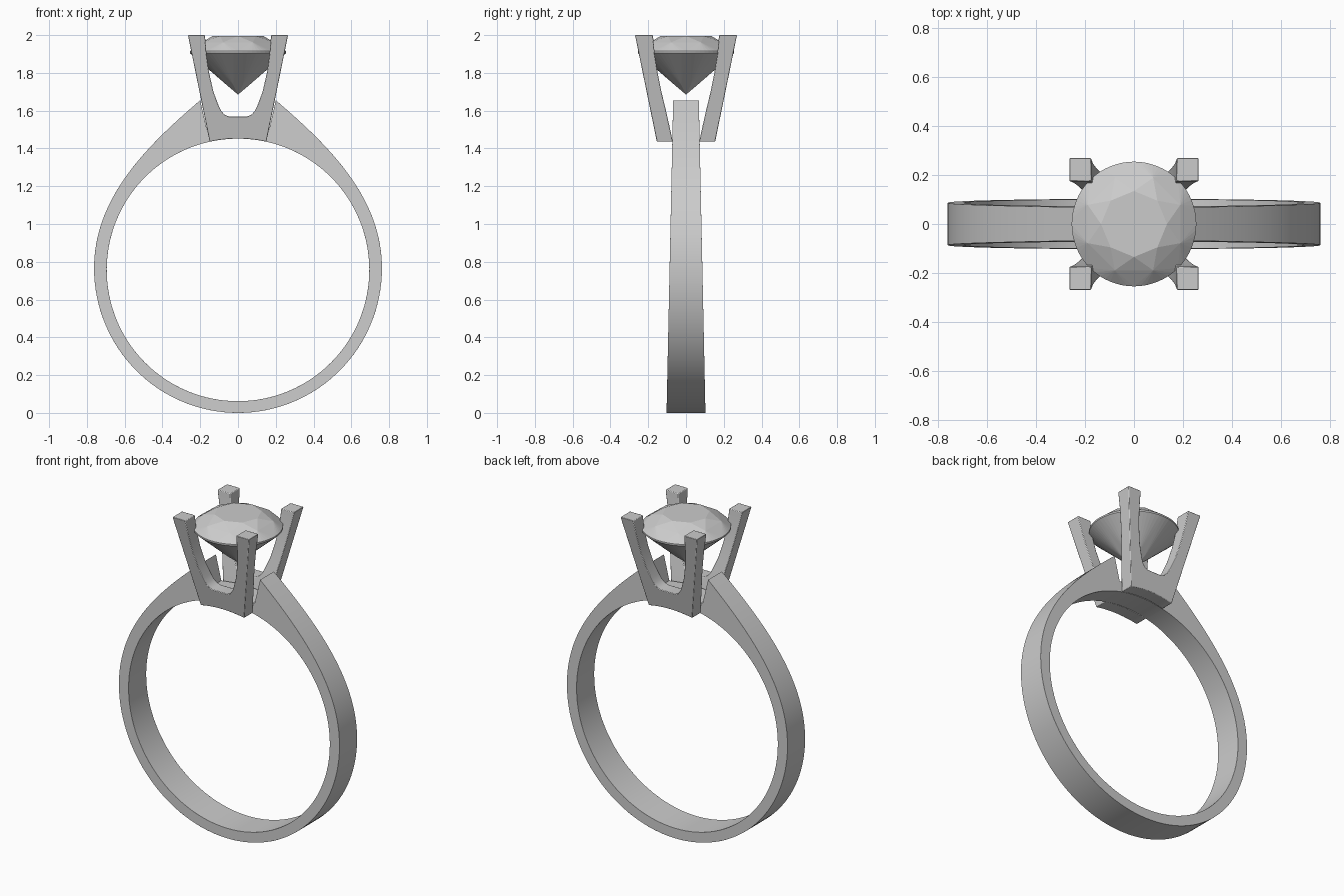
import bpy, bmesh, math
from mathutils import Vector

cube = bpy.data.objects.get("Cube")
if cube:
    bpy.data.objects.remove(cube, do_unlink=True)

mat = bpy.data.materials.new("polished_grey")
mat.use_nodes = True
GREY = (0.6, 0.6, 0.6, 1)
mat.diffuse_color = GREY
mat.node_tree.nodes["Principled BSDF"].inputs["Base Color"].default_value = GREY

CENTRE, INNER_R = 0.757, 0.695      # finger hole


def add_object(name, bm):
    bmesh.ops.recalc_face_normals(bm, faces=bm.faces[:])
    mesh = bpy.data.meshes.new(name)
    bm.to_mesh(mesh)
    bm.free()
    mesh.materials.append(mat)
    ob = bpy.data.objects.new(name, mesh)
    bpy.context.collection.objects.link(ob)
    return ob


def smooth(ob, angle=30):
    bpy.ops.object.select_all(action='DESELECT')
    ob.select_set(True)
    bpy.context.view_layer.objects.active = ob
    bpy.ops.object.shade_smooth_by_angle(angle=math.radians(angle))


def bevel(ob, width):
    mod = ob.modifiers.new("soft_edges", 'BEVEL')
    mod.width = width
    mod.segments = 2
    mod.limit_method = 'ANGLE'
    mod.angle_limit = math.radians(40)


def prism(name, outline, direction):
    """Extrude a closed outline of 3D points along a direction."""
    bm = bmesh.new()
    face = bm.faces.new([bm.verts.new(p) for p in outline])
    ext = bmesh.ops.extrude_face_region(bm, geom=[face])
    moved = [v for v in ext["geom"] if isinstance(v, bmesh.types.BMVert)]
    bmesh.ops.translate(bm, verts=moved, vec=direction)
    return add_object(name, bm)


# Band: round below, rising to two shoulders, with a low bridge between them
def bezier(a, b, c, d, t):
    s = 1 - t
    return a * s**3 + b * 3 * s * s * t + c * 3 * s * t * t + d * t**3


STEPS = 32
half = []
for i in range(STEPS):
    a = math.pi / 2 * i / STEPS
    half.append(Vector((0.762 * math.sin(a), 0.765 - 0.765 * math.cos(a))))
ctrl = [Vector(p) for p in ((0.762, 0.765), (0.762, 1.13), (0.5, 1.4), (0.2, 1.655))]
half += [bezier(*ctrl, i / STEPS) for i in range(STEPS + 1)]
half += [Vector((0.165 * (1 - i / 5), 1.5 + 0.02 * i / 5)) for i in range(6)]
outer = half + [Vector((-p.x, p.y)) for p in half[-2:0:-1]]
hub = Vector((0, CENTRE))
inner = [hub + (p - hub).normalized() * INNER_R for p in outer]

bm = bmesh.new()
rings = []
for loop, side in ((outer, -1), (outer, 1), (inner, 1), (inner, -1)):
    rings.append([bm.verts.new((p.x, side * (0.103 - 0.0212 * p.y), p.y)) for p in loop])
n = len(outer)
for r in range(4):
    a, b = rings[r], rings[(r + 1) % 4]
    for i in range(n):
        j = (i + 1) % n
        bm.faces.new((a[i], a[j], b[j], b[i]))
band = add_object("band", bm)
bevel(band, 0.005)
smooth(band)

# Prong pairs: a U outline crossed with a leaning side outline
u_right = [(0.265, 2.0), (0.175, 2.0), (0.167, 1.9), (0.153, 1.8), (0.13, 1.7),
           (0.104, 1.63), (0.09, 1.6), (0.073, 1.58), (0.05, 1.57)]
u_left = [(-x, z) for x, z in reversed(u_right)]
arch = []
for i in range(13):
    x = -0.15 + 0.3 * i / 12
    arch.append((x, CENTRE + math.sqrt(INNER_R**2 - x * x)))
u_outline = u_right + u_left + arch
lean = [(0.272, 2.01), (0.176, 2.01), (0.166, 1.9), (0.15, 1.8), (0.13, 1.7),
        (0.106, 1.6), (0.088, 1.52), (0.071, 1.44), (0.071, 1.4), (0.147, 1.4)]

for side, name in ((-1, "front_prongs"), (1, "back_prongs")):
    prongs = prism(name, [(x, 0, z) for x, z in u_outline], (0, side * 0.4, 0))
    cutter = prism("lean_cutter", [(-0.5, side * y, z) for y, z in lean], (1, 0, 0))
    cutter.hide_render = True
    mod = prongs.modifiers.new("lean", 'BOOLEAN')
    mod.operation = 'INTERSECT'
    mod.solver = 'EXACT'
    mod.object = cutter
    graph = bpy.context.evaluated_depsgraph_get()
    cut_mesh = bpy.data.meshes.new_from_object(prongs.evaluated_get(graph))
    prongs.modifiers.clear()
    prongs.data = cut_mesh
    bpy.data.objects.remove(cutter, do_unlink=True)
    bevel(prongs, 0.004)
    smooth(prongs)

# Gem: brilliant cut from the hull of its facet corners
bm = bmesh.new()


def ring(count, radius, z, turn=0.0):
    for k in range(count):
        a = 2 * math.pi * (k + turn) / count
        bm.verts.new((radius * math.cos(a), radius * math.sin(a), z))


ring(8, 0.135, 1.995)            # table
ring(8, 0.205, 1.962, 0.5)       # crown facets
ring(64, 0.255, 1.915)           # girdle
ring(64, 0.255, 1.905)
ring(8, 0.065, 1.736, 0.5)       # pavilion facets
bm.verts.new((0, 0, 1.685))
bmesh.ops.convex_hull(bm, input=bm.verts[:])
bmesh.ops.dissolve_limit(bm, angle_limit=math.radians(1), verts=bm.verts[:], edges=bm.edges[:])
add_object("gem", bm)
